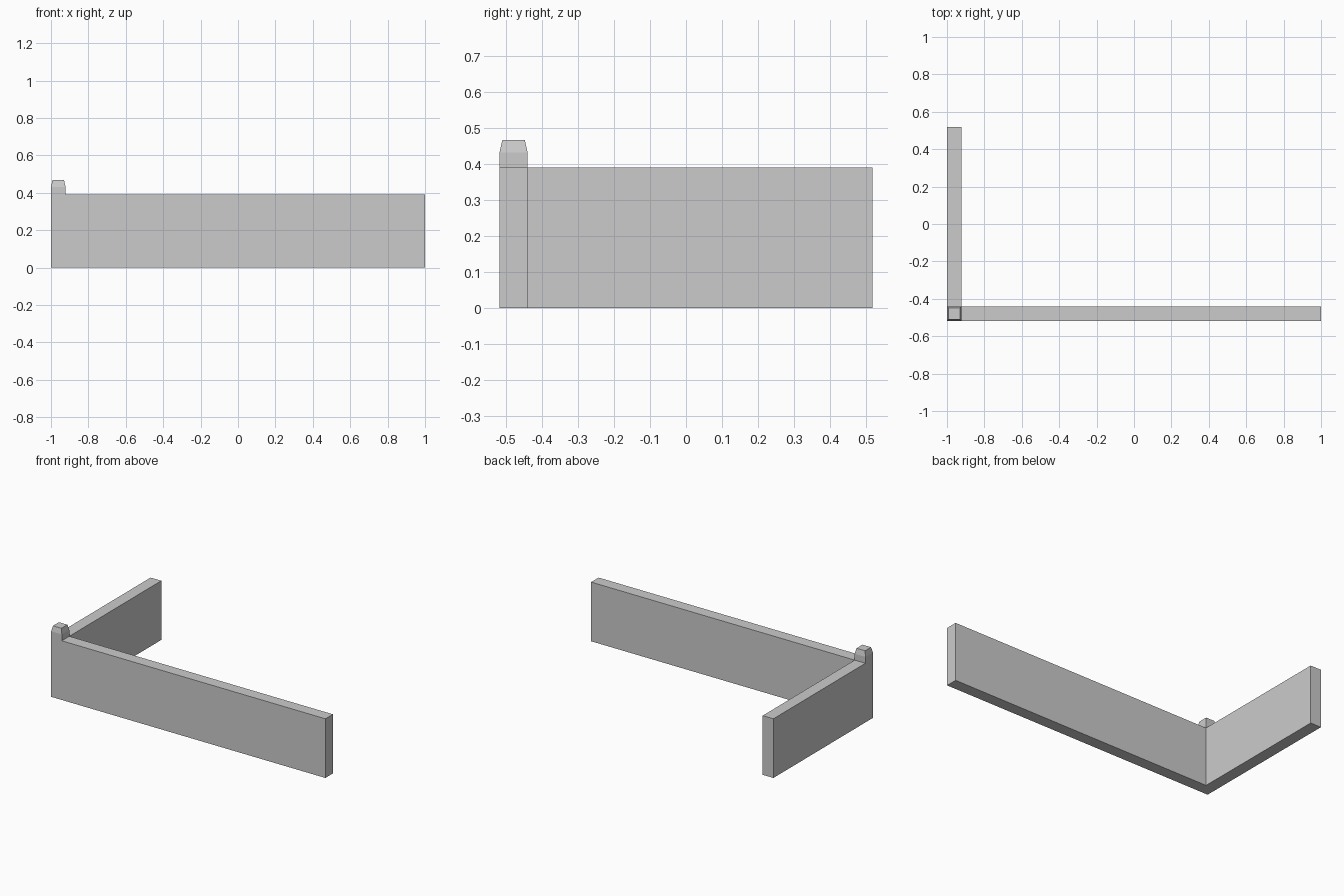
import bpy
import bmesh

cube = bpy.data.objects.get("Cube")
if cube:
    bpy.data.objects.remove(cube, do_unlink=True)

# Single plain grey for the whole wall
grey = bpy.data.materials.new("plain_grey")
grey.use_nodes = True
colour = (0.6, 0.6, 0.6, 1)
grey.diffuse_color = colour
grey.node_tree.nodes["Principled BSDF"].inputs["Base Color"].default_value = colour

DEPTH = 0.518       # half of the overall depth
THICK = 0.078       # wall and post thickness
WALL_TOP = 0.39
SHOULDER = 0.432    # where the post starts to taper
POST_TOP = 0.467
TAPER = 0.008


def prism(name, x, y, levels):
    """Stack rectangular rings, each given as (height, inset), into a solid."""
    bm = bmesh.new()
    rings = []
    for z, inset in levels:
        x0, x1 = x[0] + inset, x[1] - inset
        y0, y1 = y[0] + inset, y[1] - inset
        rings.append([bm.verts.new((px, py, z)) for px, py in
                      ((x0, y0), (x1, y0), (x1, y1), (x0, y1))])
    bm.faces.new(rings[0][::-1])
    bm.faces.new(rings[-1])
    for low, high in zip(rings, rings[1:]):
        for i in range(4):
            j = (i + 1) % 4
            bm.faces.new((low[i], low[j], high[j], high[i]))
    mesh = bpy.data.meshes.new(name)
    bm.to_mesh(mesh)
    bm.free()
    mesh.materials.append(grey)
    obj = bpy.data.objects.new(name, mesh)
    bpy.context.collection.objects.link(obj)
    return obj


corner_x = (-1, -1 + THICK)
front_y = (-DEPTH, -DEPTH + THICK)

# Long front wall, and the shorter side wall butting against its back
prism("front_wall", (-1, 1), front_y, [(0, 0), (WALL_TOP, 0)])
prism("side_wall", corner_x, (front_y[1], DEPTH), [(0, 0), (WALL_TOP, 0)])

# Corner post stub with tapered cap
prism("corner_post", corner_x, front_y,
      [(WALL_TOP, 0), (SHOULDER, 0), (POST_TOP, TAPER)])
